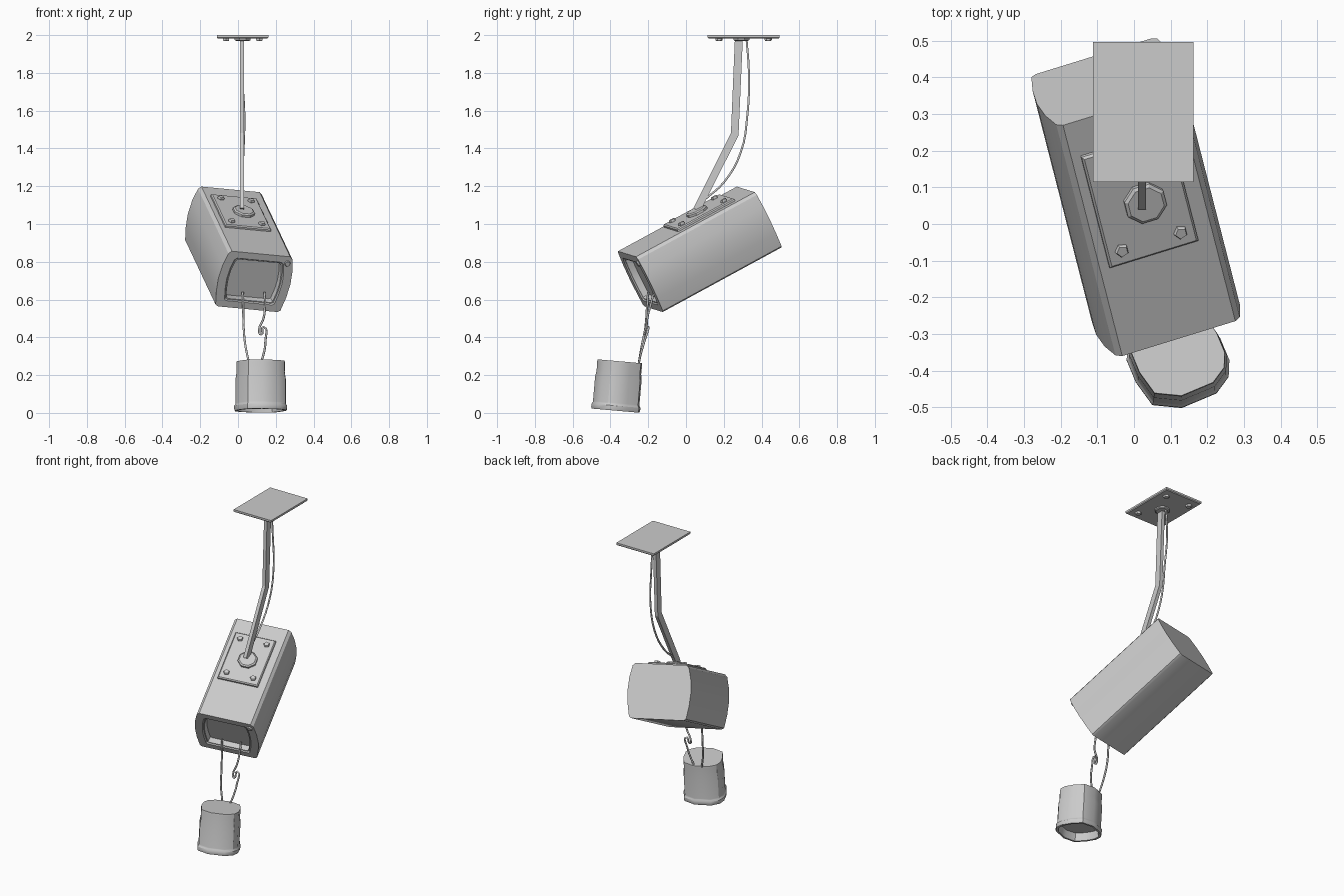
import bpy, bmesh, math
from mathutils import Vector, Matrix

if "Cube" in bpy.data.objects:
    bpy.data.objects.remove(bpy.data.objects["Cube"])


def loft(name, rings, mat=Matrix(), smooth=True):
    """Skin closed rings of equal point count, capping both ends."""
    bm = bmesh.new()
    loops = [[bm.verts.new(mat @ Vector(p)) for p in r] for r in rings]
    n = len(loops[0])
    for a, b in zip(loops, loops[1:]):
        for i in range(n):
            j = (i + 1) % n
            bm.faces.new((a[i], a[j], b[j], b[i]))
    bm.faces.new(loops[0][::-1])
    bm.faces.new(loops[-1])
    bmesh.ops.recalc_face_normals(bm, faces=bm.faces)
    me = bpy.data.meshes.new(name)
    bm.to_mesh(me)
    bm.free()
    ob = bpy.data.objects.new(name, me)
    bpy.context.collection.objects.link(ob)
    if smooth:
        bpy.ops.object.select_all(action='DESELECT')
        ob.select_set(True)
        bpy.context.view_layer.objects.active = ob
        bpy.ops.object.shade_smooth_by_angle(angle=math.radians(32))
    return ob


def rect(hx, hy, z):
    return [(-hx, -hy, z), (hx, -hy, z), (hx, hy, z), (-hx, hy, z)]


def plate(name, hx, hy, z0, z1, ch, mat):
    loft(name, [rect(hx, hy, z0), rect(hx, hy, z1 - ch), rect(hx - ch, hy - ch, z1)], mat, False)


def disc(name, n, r, x, y, z0, z1, mat):
    def ring(k, z):
        return [(x + k * r * math.cos(2 * math.pi * (i + .5) / n),
                 y + k * r * math.sin(2 * math.pi * (i + .5) / n), z) for i in range(n)]
    loft(name, [ring(1, z0), ring(1, z0 + (z1 - z0) * .7), ring(.85, z1)], mat, False)


def wire(name, pts, r):
    cu = bpy.data.curves.new(name, 'CURVE')
    cu.dimensions = '3D'
    cu.bevel_depth = r
    cu.bevel_resolution = 1
    cu.use_fill_caps = True
    cu.resolution_u = 4
    sp = cu.splines.new('BEZIER')
    sp.bezier_points.add(len(pts) - 1)
    for bp, p in zip(sp.bezier_points, pts):
        bp.co = p
        bp.handle_left_type = bp.handle_right_type = 'AUTO'
    bpy.context.collection.objects.link(bpy.data.objects.new(name, cu))


# Tilted body frame: local x = right, y = back, z = up
back = Vector((-.22, .857, .466)).normalized()
right = Vector((.948, .302, -.086))
right = (right - back * right.dot(back)).normalized()
up = right.cross(back)
body = Matrix((right, back, up)).transposed().to_4x4()
body.translation = (.006, .072, .867)

# Camera housing with barrelled sides and recessed front opening
half = [(.165, -.167), (.18, -.158), (.194, -.08), (.2, 0), (.194, .08), (.178, .15), (.162, .165)]
section = half + [(-x, z) for x, z in reversed(half)]


def hull(y, sx=1, sz=1):
    return [(x * sx, y, z * sz) for x, z in section]


loft("camera_housing", [hull(.367), hull(-.367), hull(-.367, .77, .77), hull(-.36, .74, .74),
                        hull(-.36, .71, .71), hull(-.325, .69, .69)], body)
facing = body @ Matrix.Translation((.155, -.365, .125)) @ Matrix.Rotation(math.pi / 2, 4, 'X')
disc("housing_screw", 8, .016, 0, 0, 0, .012, facing)

# Mounting plate on the housing
top = body @ Matrix.Translation((-.009, .085, .163))
plate("housing_plate", .127, .176, 0, .018, .006, top)
disc("housing_flange", 8, .06, .01, -.01, .016, .036, top)

# Ceiling plate, facing down
ceiling = Matrix.Translation((.025, .305, 2)) @ Matrix.Rotation(math.pi, 4, 'X')
plate("ceiling_plate", .137, .191, 0, .017, .005, ceiling)
disc("ceiling_flange", 8, .046, 0, .012, .015, .03, ceiling)

# Bolts for both plates
for sx in (-1, 1):
    for sy in (-1, 1):
        disc("housing_bolt", 5, .019, sx * .084, sy * .13, .016, .03, top)
        disc("ceiling_bolt", 6, .019, sx * .088, sy * .13, .015, .03, ceiling)

# Bent flat support arm
arm = [((.28, 1.985), (.021, 0)), ((.258, 1.475), (.02, -.006)), ((.057, 1.075), (.018, -.009))]
loft("support_arm", [[(.022 + sx * .011, y + s * dy, z + s * dz)
                      for sx, s in ((-1, -1), (1, -1), (1, 1), (-1, 1))]
                     for (y, z), (dy, dz) in arm], smooth=False)

# Power cable beside the arm
wire("power_cable", [(.02, .32, 1.985), (.02, .333, 1.8), (.033, .325, 1.58), (.028, .29, 1.38),
                     (.02, .2, 1.22), (.022, .1, 1.13), (.025, .06, 1.09)], .006)

# Fallen lens module, hanging face down
mod = Matrix.Translation((.12, -.373, .012)) @ Matrix.Rotation(math.radians(-5), 4, 'X')
side = [(-.14, .0), (-.115, -.06), (-.07, -.122), (.01, -.13), (.105, -.09), (.138, -.045)]
shape = side + [(-x, -y) for x, y in side]


def ring(k, z):
    return [(x * k, y * k, z) for x, y in shape]


loft("lens_module", [ring(.84, .05), ring(.88, 0), ring(.98, 0), ring(1, .008), ring(1, .026),
                     ring(.96, .034), ring(.95, .04), ring(.95, .17), ring(.91, .205),
                     ring(.92, .25), ring(.91, .262)], mod)

# Loose wires holding the lens module
wire("left_wire", [(.025, -.20, .64), (.027, -.205, .58), (.03, -.215, .45), (.04, -.235, .35),
                   (.06, -.25, .26)], .006)
wire("right_wire", [(.14, -.17, .64), (.143, -.185, .58), (.135, -.205, .5), (.112, -.21, .44),
                    (.122, -.215, .415), (.135, -.2, .455), (.145, -.22, .38), (.135, -.24, .31),
                    (.118, -.25, .26)], .006)
